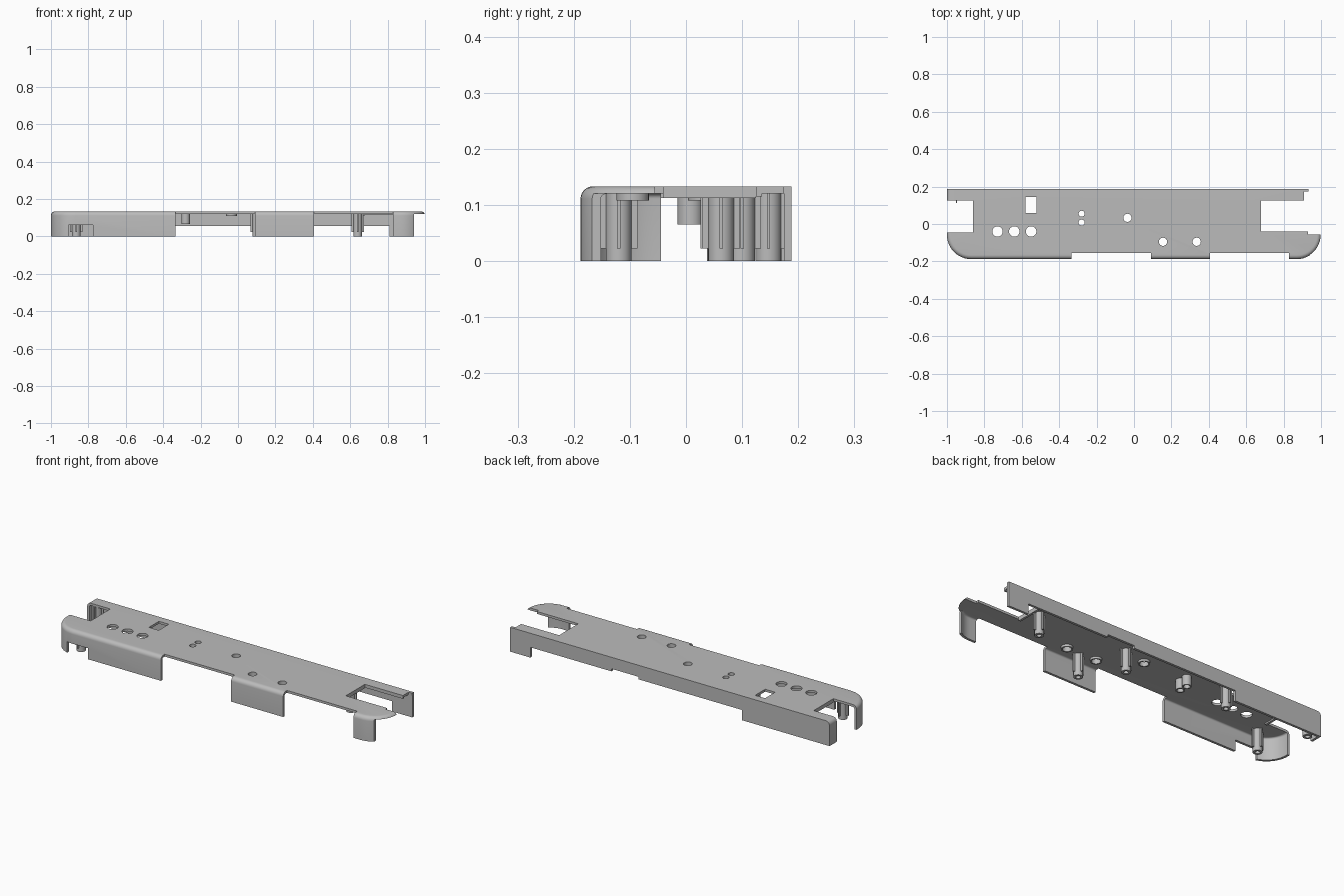
import bpy, bmesh, math

cube = bpy.data.objects.get("Cube")
if cube:
    bpy.data.objects.remove(cube)

H, T, W = 0.133, 0.013, 0.188      # height, wall thickness, half depth
CORNER, FILLET = 0.13, 0.022

grey = bpy.data.materials.new("light grey plastic")
grey.use_nodes = True
colour = (0.5, 0.5, 0.5, 1)
grey.diffuse_color = colour
grey.node_tree.nodes["Principled BSDF"].inputs["Base Color"].default_value = colour


def finish(bm, name):
    bmesh.ops.recalc_face_normals(bm, faces=bm.faces)
    mesh = bpy.data.meshes.new(name)
    bm.to_mesh(mesh)
    bm.free()
    mesh.materials.append(grey)
    ob = bpy.data.objects.new(name, mesh)
    bpy.context.collection.objects.link(ob)
    return ob


def outline(inset, back):
    # plan shape: square back corners, round front corners
    pts = [(1 - inset, back), (-1 + inset, back)]
    r = CORNER - inset
    for side, start in ((-1, 180), (1, 270)):
        cx, cy = side * (1 - CORNER), -W + CORNER
        for i in range(13):
            a = math.radians(start + 90 * i / 12)
            pts.append((cx + r * math.cos(a), cy + r * math.sin(a)))
    return pts


def loft(name, base, bottom, top, fillet, back):
    # stacked outlines with a quarter-round top edge
    layers = [(base, bottom)]
    for i in range(7):
        a = math.pi / 2 * i / 6
        layers.append((base + fillet * (1 - math.cos(a)), top - fillet * (1 - math.sin(a))))
    bm = bmesh.new()
    rings = [[bm.verts.new((x, y, z)) for x, y in outline(s, back)] for s, z in layers]
    n = len(rings[0])
    for low, high in zip(rings, rings[1:]):
        for i in range(n):
            j = (i + 1) % n
            bm.faces.new((low[i], low[j], high[j], high[i]))
    bm.faces.new(rings[0])
    bm.faces.new(rings[-1])
    return finish(bm, name)


def box(name, x0, x1, y0, y1, z0, z1):
    bm = bmesh.new()
    bmesh.ops.create_cube(bm, size=1)
    for v in bm.verts:
        v.co = ((x0, x1)[v.co.x > 0], (y0, y1)[v.co.y > 0], (z0, z1)[v.co.z > 0])
    return finish(bm, name)


def cylinder(name, x, y, r, z0, z1):
    bm = bmesh.new()
    bmesh.ops.create_cone(bm, cap_ends=True, segments=24, radius1=r, radius2=r, depth=z1 - z0)
    bmesh.ops.translate(bm, verts=bm.verts, vec=(x, y, (z0 + z1) / 2))
    return finish(bm, name)


def combine(ob, other, operation="DIFFERENCE"):
    mod = ob.modifiers.new(operation.lower(), "BOOLEAN")
    mod.object, mod.operation, mod.solver = other, operation, "EXACT"
    bpy.context.view_layer.objects.active = ob
    bpy.ops.object.modifier_apply(modifier=mod.name)
    bpy.data.objects.remove(other)


def smooth(ob):
    bpy.ops.object.select_all(action="DESELECT")
    ob.select_set(True)
    bpy.context.view_layer.objects.active = ob
    bpy.ops.object.shade_smooth_by_angle(angle=math.radians(30))


# hollow shell
shell = loft("cover_shell", 0, 0, H, FILLET, W)
combine(shell, loft("cavity", T, -0.1, H - T, FILLET - T, W - T))

# openings as (x0, x1, y0, y1, z0, z1)
openings = [
    (-1.1, -0.86, -0.045, 0.125, -1, 1),      # right end notch
    (0.68, 1.1, -0.04, 0.125, -1, 1),         # left end notch
    (0.93, 1.1, -0.055, 0.17, -1, 1),
    (0.91, 1.1, 0.1, 0.173, -1, 1),
    (0.932, 1.1, 0.15, 0.3, -1, 1),
    (-0.335, 0.09, -0.3, -0.155, -1, 1),      # front wall gaps
    (0.405, 0.83, -0.3, -0.155, -1, 1),
    (-0.905, -0.775, -0.3, -0.15, -1, 0.06),  # front wall slot
    (0.94, 1.1, -0.3, 0, -1, H - T),          # overhanging corner
    (-0.47, 0.81, 0.15, 0.3, -1, 0.056),      # raised back wall
    (0.155, 0.32, 0.15, 0.3, -1, 0.07),
    (-0.58, -0.52, 0.058, 0.145, 0.1, 1),     # rectangular window
]
for o in openings:
    combine(shell, box("opening_cutter", *o))

# round holes; flagged ones get a rim underneath: (x, y, radius, rim bottom)
holes = [(x, -0.04, 0.028, None) for x in (-0.73, -0.64, -0.55)]
holes += [(-0.28, y, 0.016, 0.065) for y in (0.008, 0.055)]
holes += [(-0.035, 0.033, 0.022, 0.108)]
holes += [(x, -0.095, 0.022, 0.108) for x in (0.155, 0.335)]
for x, y, r, rim in holes:
    combine(shell, cylinder("hole_cutter", x, y, r, 0.05, 0.2))
    if rim:
        ring = cylinder("hole_rim", x, y, r + 0.007, rim, H - T + 0.001)
        combine(ring, cylinder("rim_bore", x, y, r, 0, 0.2))
        smooth(ring)
smooth(shell)

# screw bosses with four ribs and a bored foot
for x, y in ((-0.865, -0.12), (-0.95, 0.147), (-0.485, 0.1), (0.1, 0.06), (0.245, -0.12), (0.64, 0.0625)):
    boss = cylinder("screw_boss", x, y, 0.023, 0, H - T + 0.001)
    combine(boss, cylinder("boss_bore", x, y, 0.012, -0.1, 0.09))
    smooth(boss)
    for dx, dy in ((1, 0), (-1, 0), (0, 1), (0, -1)):
        cx, cy = x + 0.027 * dx, y + 0.027 * dy
        hx, hy = (0.007, 0.003) if dx else (0.003, 0.007)
        box("boss_rib", cx - hx, cx + hx, cy - hy, cy + hy, 0.022, H - T + 0.001)

# stiffening lips under the notch edges
box("left_notch_lip", 0.668, 0.68, -0.04, 0.125, 0.112, H - T + 0.001)
box("left_notch_side_lip", 0.68, 0.91, 0.125, 0.135, 0.115, H - T + 0.001)
box("right_notch_lip", -0.86, -0.848, -0.045, 0.125, 0.112, H - T + 0.001)
